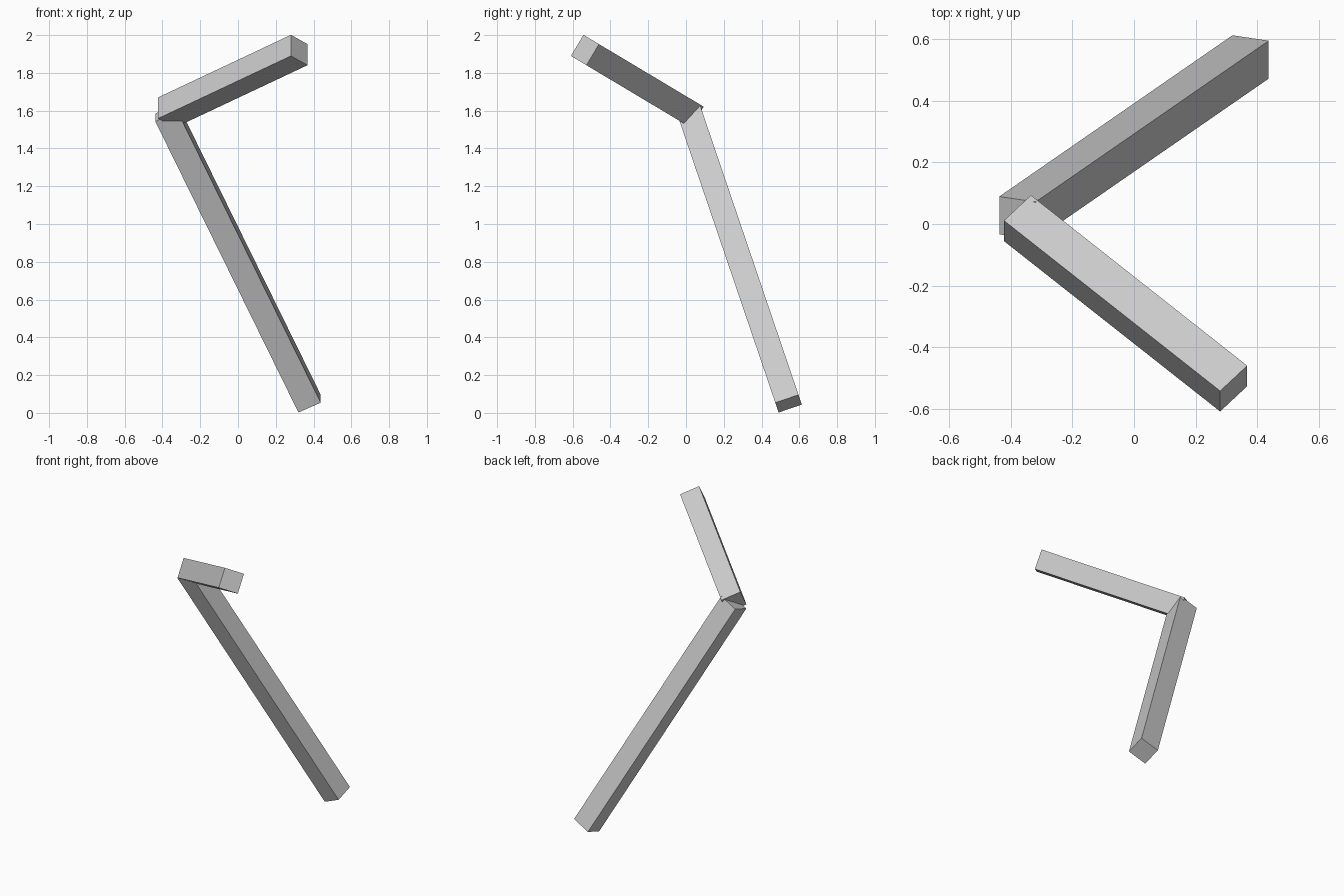
import bpy
from mathutils import Vector, Matrix

cube = bpy.data.objects.get("Cube")
if cube:
    bpy.data.objects.remove(cube, do_unlink=True)

# One plain grey for both beams
grey = bpy.data.materials.new("light_grey")
grey.use_nodes = True
colour = (0.6, 0.6, 0.6, 1)
grey.diffuse_color = colour
grey.node_tree.nodes["Principled BSDF"].inputs["Base Color"].default_value = colour

THICKNESS = 0.13


def beam(name, start, end):
    """Square beam between two points, with one side direction kept across x."""
    start, end = Vector(start), Vector(end)
    along = end - start
    length = along.length
    along.normalize()
    up = along.cross(Vector((1, 0, 0))).normalized()
    side = up.cross(along)
    bpy.ops.mesh.primitive_cube_add(size=1)
    obj = bpy.context.object
    obj.name = name
    axes = Matrix((side, up, along)).transposed().to_4x4()
    size = Matrix.Diagonal((THICKNESS, THICKNESS, length, 1))
    obj.data.transform(axes @ size)
    obj.location = (start + end) / 2
    obj.data.materials.append(grey)
    return obj


# Both beams meet at the elbow
elbow = (-0.379, 0.019, 1.59)
beam("lower_beam", (0.379, 0.543, 0.049), elbow)
beam("upper_beam", elbow, (0.324, -0.535, 1.921))
